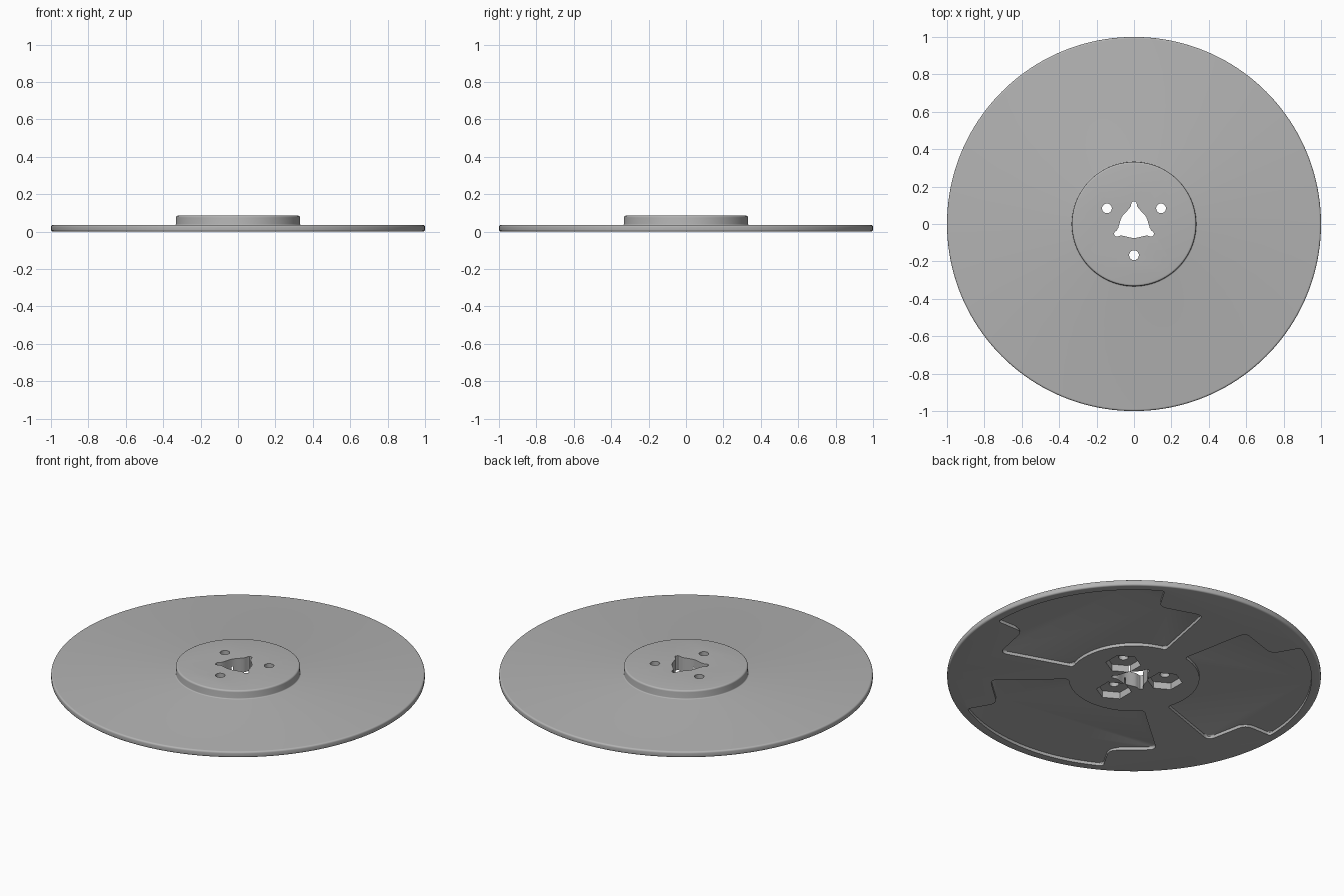
import bpy, bmesh
from math import sin, cos, pi, radians
from mathutils import Vector

if "Cube" in bpy.data.objects:
    bpy.data.objects.remove(bpy.data.objects["Cube"], do_unlink=True)

# Single satin grey material
grey = bpy.data.materials.new("satin_grey")
grey.use_nodes = True
colour = (0.45, 0.45, 0.45, 1)
grey.diffuse_color = colour
grey.node_tree.nodes["Principled BSDF"].inputs["Base Color"].default_value = colour


def polar(r, deg):
    return Vector((r * cos(radians(deg)), r * sin(radians(deg)), 0))


def finish(bm, name):
    bmesh.ops.recalc_face_normals(bm, faces=bm.faces)
    mesh = bpy.data.meshes.new(name)
    bm.to_mesh(mesh)
    bm.free()
    mesh.materials.append(grey)
    obj = bpy.data.objects.new(name, mesh)
    bpy.context.collection.objects.link(obj)
    return obj


def lathe(profile, name, sides=160):
    """Closed solid of revolution about z, capped at both ends."""
    bm = bmesh.new()
    rings = [[bm.verts.new(polar(r, 360 * i / sides) + Vector((0, 0, z)))
              for i in range(sides)] for r, z in profile]
    for a, b in zip(rings, rings[1:]):
        for i in range(sides):
            j = (i + 1) % sides
            bm.faces.new((a[i], a[j], b[j], b[i]))
    bm.faces.new(rings[0])
    bm.faces.new(rings[-1])
    return finish(bm, name)


def prism(points, z0, z1, name, top_fillet=0):
    """Extrude an outline from z0 to z1, optionally rounding the top rim."""
    bm = bmesh.new()
    low = [bm.verts.new((p.x, p.y, z0)) for p in points]
    high = [bm.verts.new((p.x, p.y, z1)) for p in points]
    for i in range(len(points)):
        j = (i + 1) % len(points)
        bm.faces.new((low[i], low[j], high[j], high[i]))
    bm.faces.new(low)
    top = bm.faces.new(high)
    if top_fillet:
        bmesh.ops.bevel(bm, geom=list(top.edges), offset=top_fillet,
                        segments=3, profile=0.5, affect='EDGES')
    return finish(bm, name)


def round_corners(points, radii, steps=6):
    """Replace each corner by a quadratic curve of the given reach."""
    out = []
    for i, p in enumerate(points):
        if not radii[i]:
            out.append(p)
            continue
        a = p + (points[i - 1] - p).normalized() * radii[i]
        b = p + (points[(i + 1) % len(points)] - p).normalized() * radii[i]
        for k in range(steps + 1):
            t = k / steps
            out.append(a * (1 - t) ** 2 + p * 2 * t * (1 - t) + b * t * t)
    return out


def cut(target, cutter):
    mod = target.modifiers.new("cut", 'BOOLEAN')
    mod.operation = 'DIFFERENCE'
    mod.solver = 'EXACT'
    mod.object = cutter
    cutter.hide_render = True
    bpy.context.view_layer.objects.active = target
    bpy.ops.object.modifier_apply(modifier=mod.name)
    bpy.data.objects.remove(cutter, do_unlink=True)


# Disc with rounded rim and raised hub
def arc(cx, cz, r, start, end, n=5):
    return [(cx + r * cos(radians(start + (end - start) * i / n)),
             cz + r * sin(radians(start + (end - start) * i / n))) for i in range(n + 1)]


profile = (arc(0.99, 0.01, 0.01, -90, 0) + arc(0.99, 0.025, 0.01, 0, 90)
           + arc(0.338, 0.041, 0.006, 270, 180, 4) + arc(0.322, 0.075, 0.01, 0, 90))
disc = lathe(profile, "flange_disc")

# Three shallow stepped recesses in the underside
INNER, STEP, OUTER, WIDE, NARROW = 0.35, 0.77, 0.95, 49, 30
for axis in (30, 150, 270):
    pts, radii = [], []
    for i in range(17):
        pts.append(polar(INNER, axis + WIDE - 2 * WIDE * i / 16))
        radii.append(0.02 if i in (0, 16) else 0)
    pts += [polar(STEP, axis - WIDE), polar(STEP + 0.01, axis - NARROW)]
    radii += [0.045, 0.045]
    for i in range(25):
        pts.append(polar(OUTER, axis - NARROW + 2 * NARROW * i / 24))
        radii.append(0.02 if i in (0, 24) else 0)
    pts += [polar(STEP + 0.01, axis + NARROW), polar(STEP, axis + WIDE)]
    radii += [0.045, 0.045]
    cut(disc, prism(round_corners(pts, radii), -0.02, 0.018, "recess_cutter", 0.009))

# Central bore with three keyed slots
half_slot = [(0.075, 60), (0.075, 48), (0.076, 36), (0.08, 26), (0.086, 17),
             (0.097, 10), (0.113, 7), (0.119, 4)]
bore = []
for axis in (90, 210, 330):
    bore += [polar(r, axis - a) for r, a in half_slot]
    bore.append(polar(0.121, axis))
    bore += [polar(r, axis + a) for r, a in reversed(half_slot[1:])]
cut(disc, prism(bore, -0.05, 0.15, "bore_cutter"))

# Bolt holes with hexagonal nut pockets below
for axis in (30, 150, 270):
    centre = polar(0.167, axis)
    hexagon = [centre + polar(0.095, 30 + 60 * i) for i in range(6)]
    circle = [centre + polar(0.026, 11.25 * i) for i in range(32)]
    cut(disc, prism(hexagon, -0.05, 0.04, "pocket_cutter"))
    cut(disc, prism(circle, -0.05, 0.15, "hole_cutter"))

# Smooth shading with crisp edges
bpy.ops.object.select_all(action='DESELECT')
disc.select_set(True)
bpy.context.view_layer.objects.active = disc
bpy.ops.object.shade_smooth_by_angle(angle=radians(30))
